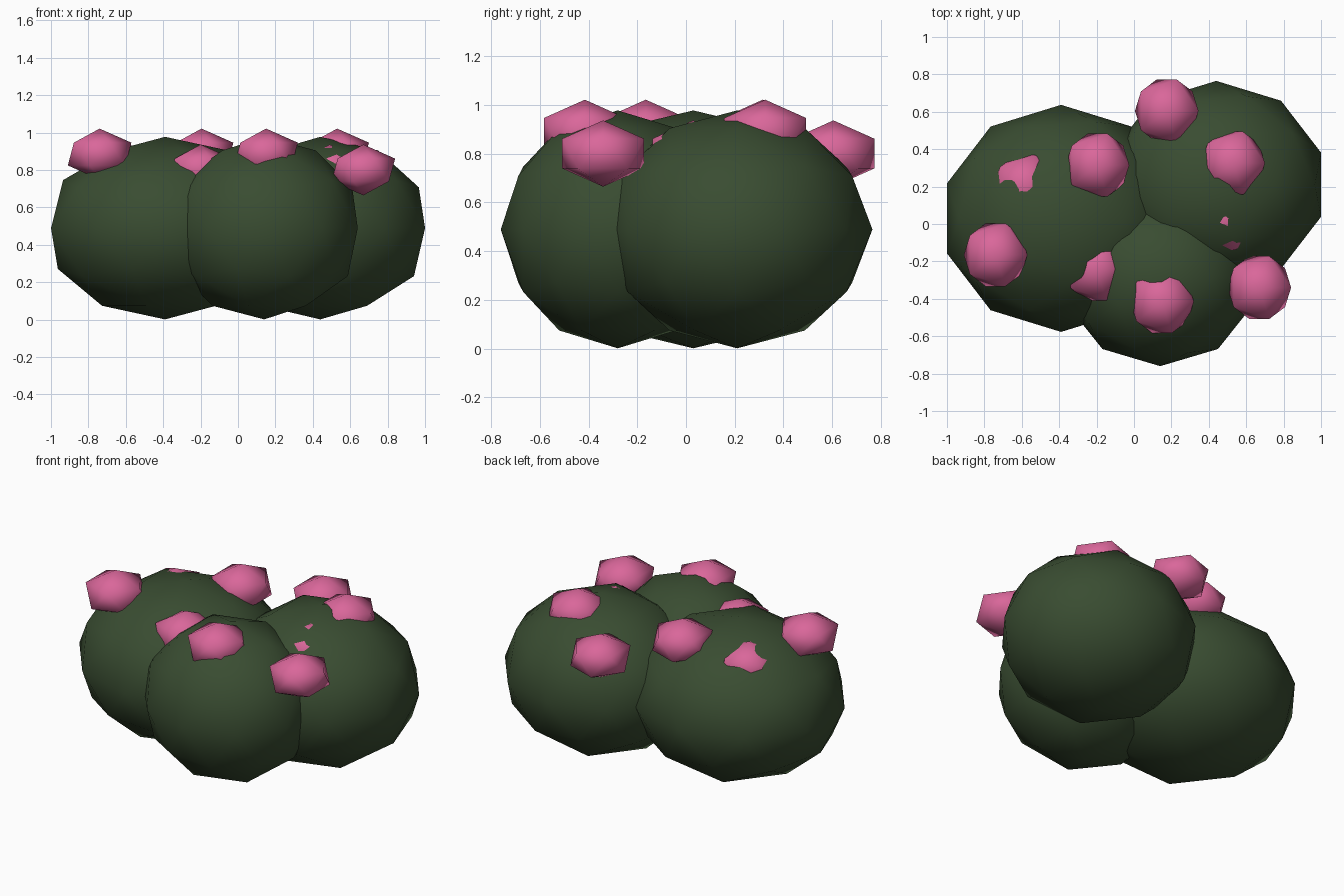
import bpy

cube = bpy.data.objects.get("Cube")
if cube:
    bpy.data.objects.remove(cube, do_unlink=True)


def make_material(name, color):
    mat = bpy.data.materials.new(name)
    mat.use_nodes = True
    mat.diffuse_color = (*color, 1)
    mat.node_tree.nodes["Principled BSDF"].inputs["Base Color"].default_value = (*color, 1)
    return mat


def blob(name, location, radii, subdivisions, mat):
    """Smooth-shaded low-poly ellipsoid."""
    bpy.ops.mesh.primitive_ico_sphere_add(subdivisions=subdivisions, radius=1, location=location)
    obj = bpy.context.object
    obj.name = name
    obj.scale = radii
    bpy.ops.object.transform_apply(location=False, rotation=False, scale=True)
    obj.data.materials.append(mat)
    obj.data.shade_smooth()
    return obj


leaf_green = make_material("leaf green", (0.041, 0.073, 0.031))
blossom_pink = make_material("blossom pink", (0.70, 0.135, 0.325))

# Three overlapping foliage clumps: x, y, x radius, y radius
clumps = {
    "foliage_right": (-0.39, 0.03, 0.641, 0.607),
    "foliage_left": (0.44, 0.21, 0.589, 0.555),
    "foliage_front": (0.14, -0.28, 0.526, 0.48),
}
for name, (x, y, rx, ry) in clumps.items():
    blob(name, (x, y, 0.489), (rx, ry, 0.488), 2, leaf_green)

# Blossoms in two height tiers, some almost buried in the leaves
tiers = {
    0.885: [(-0.74, -0.165), (-0.195, 0.315), (0.53, 0.325), (0.15, -0.415)],
    0.80: [(0.67, -0.34), (0.175, 0.605), (-0.20, -0.24), (0.49, 0.03), (-0.58, 0.20)],
}
count = 0
for z, spots in tiers.items():
    for x, y in spots:
        count += 1
        blob(f"blossom_{count}", (x, y, z), (0.19, 0.198, 0.136), 1, blossom_pink)
